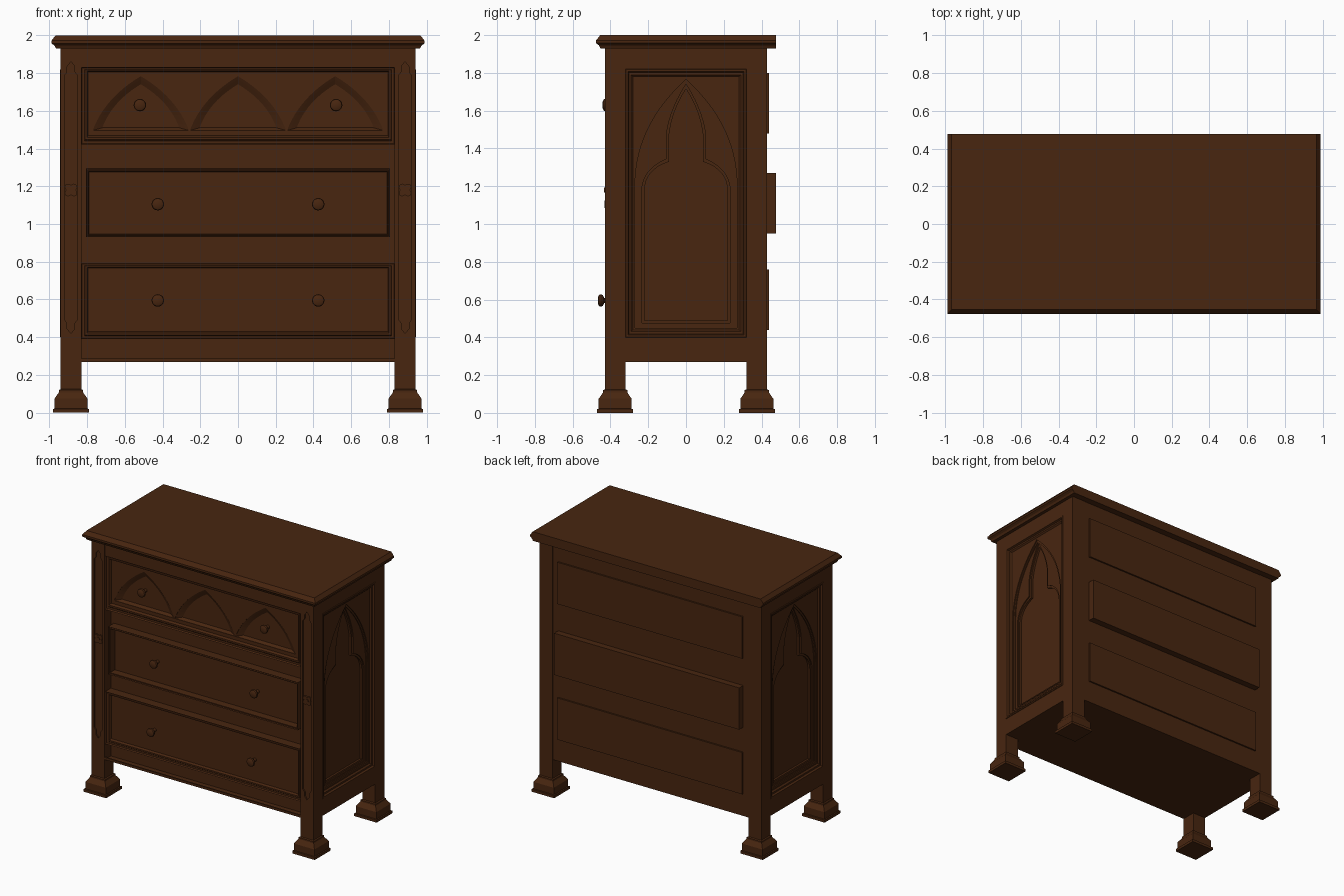
import bpy, bmesh, math
from mathutils import Matrix, Vector

if "Cube" in bpy.data.objects:
    bpy.data.objects.remove(bpy.data.objects["Cube"])

wood = bpy.data.materials.new("dark_brown_wood")
wood.diffuse_color = (0.065, 0.019, 0.005, 1)
wood.use_nodes = True
wood.node_tree.nodes["Principled BSDF"].inputs["Base Color"].default_value = wood.diffuse_color


def frame(u, v, w):
    return Matrix((u, v, w)).transposed().to_4x4()


# Working planes: u across, v up, w outwards from the face
UP = Matrix.Identity(4)
FRONT = frame((1, 0, 0), (0, 0, 1), (0, -1, 0))
RIGHT = frame((0, 1, 0), (0, 0, 1), (1, 0, 0))
LEFT = frame((0, -1, 0), (0, 0, 1), (-1, 0, 0))


def add(name, mesh):
    ob = bpy.data.objects.new(name, mesh)
    bpy.context.collection.objects.link(ob)
    mesh.materials.clear()
    mesh.materials.append(wood)
    return ob


def loft(name, rings, M=UP, start=False, end=False):
    """Skin through rings of (u, v, w) points with equal counts."""
    bm = bmesh.new()
    vs = [[bm.verts.new(M @ Vector(p)) for p in r] for r in rings]
    n = len(rings[0])
    for a, b in zip(vs, vs[1:]):
        for i in range(n):
            j = (i + 1) % n
            bm.faces.new((a[i], a[j], b[j], b[i]))
    if start:
        bm.faces.new(vs[0][::-1])
    if end:
        bm.faces.new(vs[-1])
    me = bpy.data.meshes.new(name)
    bm.to_mesh(me)
    bm.free()
    return add(name, me)


def plate(name, outlines, w0, w1, M):
    """Flat board; outlines after the first are holes."""
    cu = bpy.data.curves.new(name, 'CURVE')
    cu.dimensions, cu.fill_mode, cu.extrude = '2D', 'BOTH', (w1 - w0) / 2
    for o in outlines:
        s = cu.splines.new('POLY')
        s.points.add(len(o) - 1)
        for p, (u, v) in zip(s.points, o):
            p.co = (u, v, 0, 1)
        s.use_cyclic_u, s.use_smooth = True, False
    tmp = bpy.data.objects.new("tmp", cu)
    bpy.context.collection.objects.link(tmp)
    dg = bpy.context.evaluated_depsgraph_get()
    me = bpy.data.meshes.new_from_object(tmp.evaluated_get(dg))
    bpy.data.objects.remove(tmp)
    me.transform(M @ Matrix.Translation((0, 0, (w0 + w1) / 2)))
    return add(name, me)


def rect(u0, u1, v0, v1):
    return [(u0, v0), (u1, v0), (u1, v1), (u0, v1)]


def at(outline, w):
    return [(u, v, w) for u, v in outline]


def box(name, x0, x1, y0, y1, z0, z1):
    r = rect(x0, x1, y0, y1)
    return loft(name, [at(r, z0), at(r, z1)], UP, True, True)


def bez(p, c, q, n=10):
    return [tuple((1-t)**2*a + 2*t*(1-t)*b + t*t*d for a, b, d in zip(p, c, q))
            for t in (i / n for i in range(n + 1))]


def mirrored(half):
    """Close a right-hand half outline that ends on the centre line."""
    return half + [(-u, v) for u, v in half[-2::-1]]


def circle(r, cu, cv, n=20):
    return [(cu + r*math.cos(2*math.pi*i/n), cv + r*math.sin(2*math.pi*i/n)) for i in range(n)]


def smooth(ob):
    bpy.ops.object.select_all(action='DESELECT')
    ob.select_set(True)
    bpy.context.view_layer.objects.active = ob
    bpy.ops.object.shade_smooth_by_angle(angle=math.radians(35))


# Carcass
box("carcass", -0.88, 0.88, -0.355, 0.428, 0.27, 1.935)

# Moulded top, flush at the back
rings = []
for z, h in ((1.93, .965), (1.945, .972), (1.957, .988), (1.972, .988), (2.0, .966)):
    rings.append(at(rect(-h, h, -h + 0.512, 0.477), z))
loft("top_board", rings, UP, True, True)

# Corner posts, carved front channels and stepped feet
channel = [(.02, .445), (.02, .475), (.035, .495), (.035, 1.785), (.02, 1.805), (.02, 1.835), (0, 1.86)]
channel = [(0, .42)] + channel
channel = channel + [(-u, v) for u, v in channel[-2:0:-1]]
for sx in (-1, 1):
    cx = sx * 0.885
    for sy in (-1, 1):
        cy = sy * 0.375
        y0 = -0.42 if sy < 0 else 0.32
        box("post", cx - .055, cx + .055, y0, y0 + (.1 if sy < 0 else .11), 0.1, 1.935)
        prof = ((0, .095), (.02, .095), (.022, .087), (.075, .087), (.108, .064), (.12, .064), (.125, .055))
        loft("foot", [at(rect(cx - h, cx + h, cy - h, cy + h), z) for z, h in prof], UP, True, True)
    plate("post_front", [rect(cx - .055, cx + .055, 0.1, 1.935),
                         [(cx + u, v) for u, v in channel]], 0.42, 0.43, FRONT)
    # Small carved rosette
    for k in range(4):
        a = math.pi / 4 + k * math.pi / 2
        r = circle(.018, cx + .022 * math.cos(a), 1.18 + .022 * math.sin(a), 12)
        loft("rosette_lobe", [at(r, .418), at(r, .43)], FRONT, False, True)
    loft("rosette_centre", [at(circle(.014, cx, 1.18, 12), w) for w in (.418, .434)], FRONT, False, True)

# Front frame with three drawer openings
openings = [(.83, .39, .79), (.805, .93, 1.295), (.83, 1.42, 1.83)]
plate("front_frame", [rect(-.83, .83, .27, 1.935)] + [rect(-h, h, a, b) for h, a, b in openings],
      0.355, 0.425, FRONT)
box("front_lower_bead", -.83, .83, -.43, -.42, .27, .288)

# Drawers: box, stepped rim and knobs
fields = [(.44, .76, .40, .44), (.95, 1.27, .365, .477), (1.48, 1.80, .375, .44)]
knob_x = [.425, .425, .52]
for (h, a, b), (z0, z1, front, back), kx in zip(openings, fields, knob_x):
    box("drawer", -.785, .785, -front, back, z0, z1)
    inner = .40 if front > .37 else .365

    def ring(t, w):
        return at(rect(-h + t*(h - .785), h - t*(h - .785), a + t*(z0 - a), b + t*(z1 - b)), w)
    loft("drawer_rim", [ring(0, .425), ring(.1, .412), ring(.35, .412), ring(.45, .418),
                        ring(.65, .418), ring(.8, inner), ring(1, inner)], FRONT)
    zc = 1.63 if kx > .5 else (z0 + z1) / 2 - .005
    for sx in (-1, 1):
        prof = ((.013, 0), (.013, .032), (.028, .04), (.033, .05), (.03, .06), (.018, .066))
        smooth(loft("knob", [at(circle(r, sx * kx, zc), front + w) for r, w in prof],
                    FRONT, False, True))

# Arcade carved in the top drawer
arch = mirrored(bez((.255, 1.495), (.19, 1.67), (0, 1.783), 12))
arches = [[(u + c, v) for u, v in arch] for c in (-.515, 0, .515)]
plate("arcade_face", [rect(-.785, .785, 1.48, 1.80)] + arches, .37, .40, FRONT)
for c in (-.515, 0, .515):
    def scaled(s, w):
        return [(c + u * s, 1.57 + (v - 1.57) * s, w) for u, v in arch]
    loft("arcade_scoop", [scaled(1, .398), scaled(.93, .391), scaled(.8, .377)], FRONT, False, True)


# Side panels: rails, moulded frame, pointed arch and trefoil recess
def pointed(w, base, apex):
    return mirrored([(w, base)] + bez((w, 1.2), (w, 1.52), (0, apex), 14))


def trefoil(d):
    return mirrored([(.22 + d, .49 - d)] + bez((.22 + d, 1.18), (.215 + d, 1.29), (.09 + d, 1.33 + d), 8)
                    + bez((.09 + d, 1.47), (.075 + d, 1.60), (0, 1.715 + 1.8 * d), 10))


for M in (LEFT, RIGHT):
    plate("side_frame", [rect(-.32, .32, .27, 1.935), rect(-.319, .319, .40, 1.82)], .87, .94, M)
    rings = [at(rect(-.32 + t, .32 - t, .40 + t, 1.82 - t), w)
             for t, w in ((0, .94), (.002, .944), (.012, .944), (.018, .93), (.03, .93), (.042, .918))]
    loft("side_moulding", rings, M)
    field = rect(-.29, .29, .43, 1.79)
    for name, hole, w in (("side_field", pointed(.27, .45, 1.765), .92),
                          ("arch_step", pointed(.255, .465, 1.745), .912),
                          ("trefoil_outer", trefoil(.014), .905),
                          ("trefoil_inner", trefoil(0), .896)):
        plate(name, [field, hole], .87, w, M)
